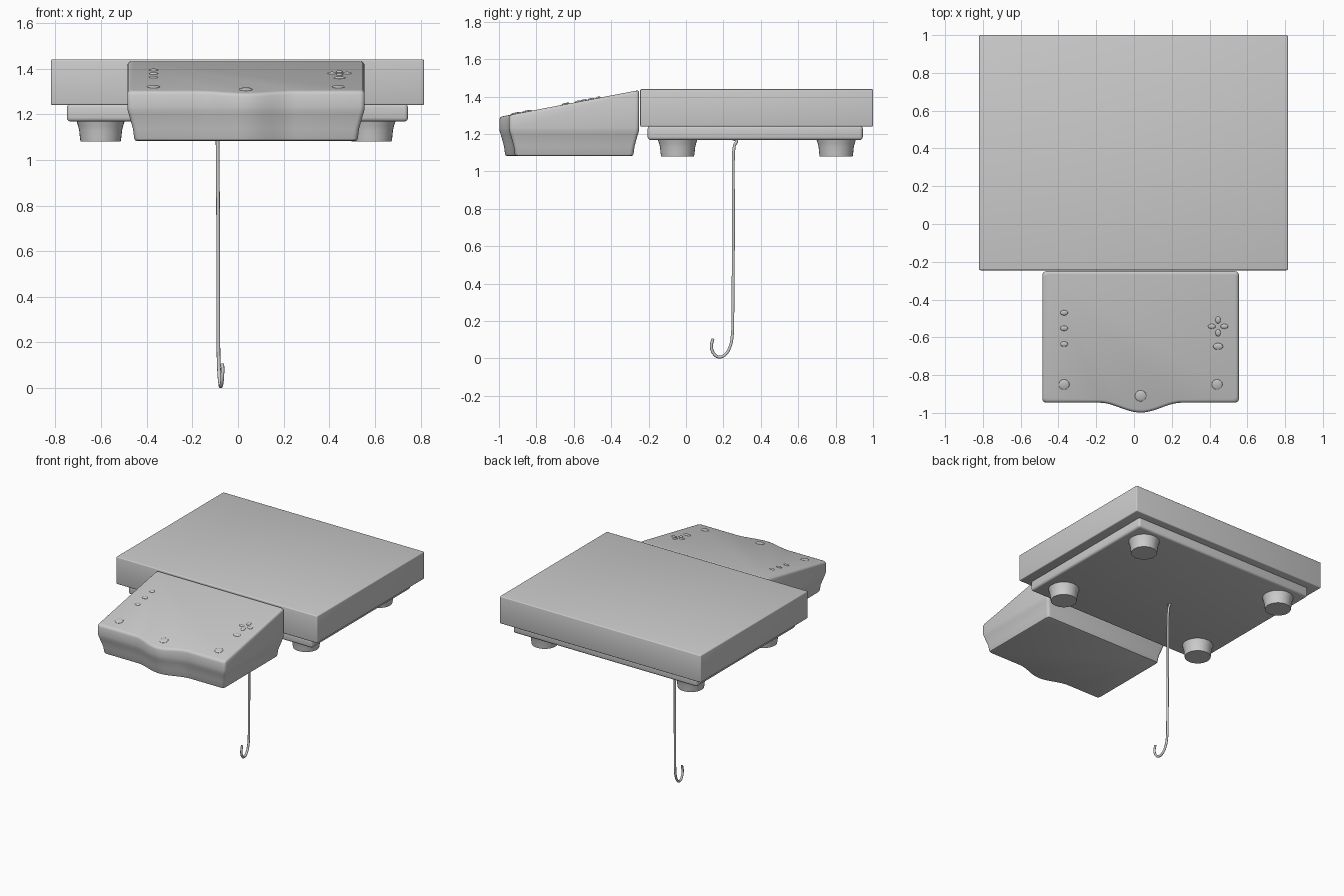
import bpy, bmesh, math

if "Cube" in bpy.data.objects:
    bpy.data.objects.remove(bpy.data.objects["Cube"])

SLOPE = 0.192


def top_z(y):
    return 1.435 + SLOPE * (y + 0.25)


def finish(name, bm, angle=35):
    bmesh.ops.recalc_face_normals(bm, faces=bm.faces[:])
    me = bpy.data.meshes.new(name)
    bm.to_mesh(me)
    bm.free()
    ob = bpy.data.objects.new(name, me)
    bpy.context.collection.objects.link(ob)
    bpy.ops.object.select_all(action='DESELECT')
    ob.select_set(True)
    bpy.context.view_layer.objects.active = ob
    bpy.ops.object.shade_smooth_by_angle(angle=math.radians(angle))
    return ob


def loft(bm, rings):
    loops = [[bm.verts.new(p) for p in r] for r in rings]
    n = len(loops[0])
    for a, b in zip(loops, loops[1:]):
        for i in range(n):
            bm.faces.new((a[i], a[(i + 1) % n], b[(i + 1) % n], b[i]))
    bm.faces.new(loops[0])
    bm.faces.new(loops[-1])


def box(name, x0, x1, y0, y1, z0, z1, bevel, segs=3):
    bm = bmesh.new()
    bmesh.ops.create_cube(bm, size=1)
    for v in bm.verts:
        v.co = (x1 if v.co.x > 0 else x0, y1 if v.co.y > 0 else y0, z1 if v.co.z > 0 else z0)
    bmesh.ops.bevel(bm, geom=bm.edges[:], offset=bevel, segments=segs, profile=0.5, affect='EDGES')
    return finish(name, bm)


# Weighing platform and base tray
box("weighing_platform", -0.82, 0.815, -0.245, 1.0, 1.24, 1.44, 0.007)
box("base_tray", -0.75, 0.745, -0.205, 0.945, 1.168, 1.245, 0.016)

# Four flared feet
FOOT = [(0.088, 1.08), (0.091, 1.10), (0.094, 1.13), (0.099, 1.15), (0.107, 1.175)]
for fx, side in ((-0.602, "left"), (0.585, "right")):
    for fy, end in ((-0.045, "front"), (0.803, "back")):
        bm = bmesh.new()
        loft(bm, [[(fx + r * math.cos(a * math.tau / 32), fy + r * math.sin(a * math.tau / 32), z)
                   for a in range(32)] for r, z in FOOT])
        finish(f"foot_{end}_{side}", bm)


# Display housing: rounded outline with a bulged front, lofted upward to a sloping top
def outline(d, r=0.02):
    x0, x1, y0, y1 = -0.485 + d, 0.555 - d, -0.946 + d, -0.25 - d
    pts = []

    def corner(cx, cy, start):
        for i in range(5):
            a = math.radians(start + 22.5 * i)
            pts.append((cx + r * math.cos(a), cy + r * math.sin(a)))

    corner(x0 + r, y0 + r, 180)
    for i in range(33):
        t = -1 + i / 16
        pts.append((0.035 + 0.22 * t, y0 - 0.052 * math.cos(t * math.pi / 2) ** 2))
    corner(x1 - r, y0 + r, 270)
    corner(x1 - r, y1 - r, 0)
    corner(x0 + r, y1 - r, 90)
    return pts


rings = []
for d, z in ((0.042, 1.083), (0.034, 1.086), (0.03, 1.095), (0.025, 1.135),
             (0.008, 1.195), (0.002, 1.215), (0.0, 1.232)):
    rings.append([(x, y, z) for x, y in outline(d)])
for d, drop in ((0.0, 0.016), (0.003, 0.007), (0.008, 0.002), (0.016, 0.0)):
    rings.append([(x, y, top_z(y) - drop) for x, y in outline(d)])
bm = bmesh.new()
loft(bm, rings)
finish("display_housing", bm)

# Domed buttons lying on the sloping panel: x, y, half width, half depth
BUTTONS = {
    "indicator": [(-0.37, -0.47, 0.02, 0.014), (-0.37, -0.552, 0.02, 0.014), (-0.37, -0.636, 0.02, 0.014)],
    "main_button": [(-0.37, -0.85, 0.028, 0.028), (0.44, -0.85, 0.028, 0.028), (0.035, -0.91, 0.03, 0.03)],
    "arrow_button": [(0.445, -0.508, 0.014, 0.019), (0.445, -0.576, 0.014, 0.019),
                     (0.412, -0.542, 0.02, 0.013), (0.478, -0.542, 0.02, 0.013)],
    "enter_button": [(0.445, -0.648, 0.026, 0.018)],
}
for name, items in BUTTONS.items():
    for x, y, rx, ry in items:
        bm = bmesh.new()
        bmesh.ops.create_uvsphere(bm, u_segments=20, v_segments=10, radius=1)
        ob = finish(name, bm, 60)
        ob.scale = (rx, ry, 0.007)
        ob.rotation_euler.x = math.atan(SLOPE)
        ob.location = (x, y, top_z(y))

# Hanging hook below the base
PATH = [(-0.09, 0.25, 1.174), (-0.09, 0.271, 1.164), (-0.09, 0.259, 1.14), (-0.087, 0.254, 0.7),
        (-0.086, 0.25, 0.22), (-0.085, 0.248, 0.13), (-0.082, 0.234, 0.06), (-0.078, 0.206, 0.018),
        (-0.075, 0.176, 0.008), (-0.071, 0.15, 0.024), (-0.068, 0.136, 0.062), (-0.068, 0.144, 0.106)]
cu = bpy.data.curves.new("hanging_hook", 'CURVE')
cu.dimensions = '3D'
cu.bevel_depth = 0.008
cu.bevel_resolution = 3
cu.resolution_u = 8
cu.use_fill_caps = True
sp = cu.splines.new('BEZIER')
sp.bezier_points.add(len(PATH) - 1)
for bp, p in zip(sp.bezier_points, PATH):
    bp.co = p
    bp.handle_left_type = bp.handle_right_type = 'AUTO'
hook = bpy.data.objects.new("hanging_hook", cu)
bpy.context.collection.objects.link(hook)
